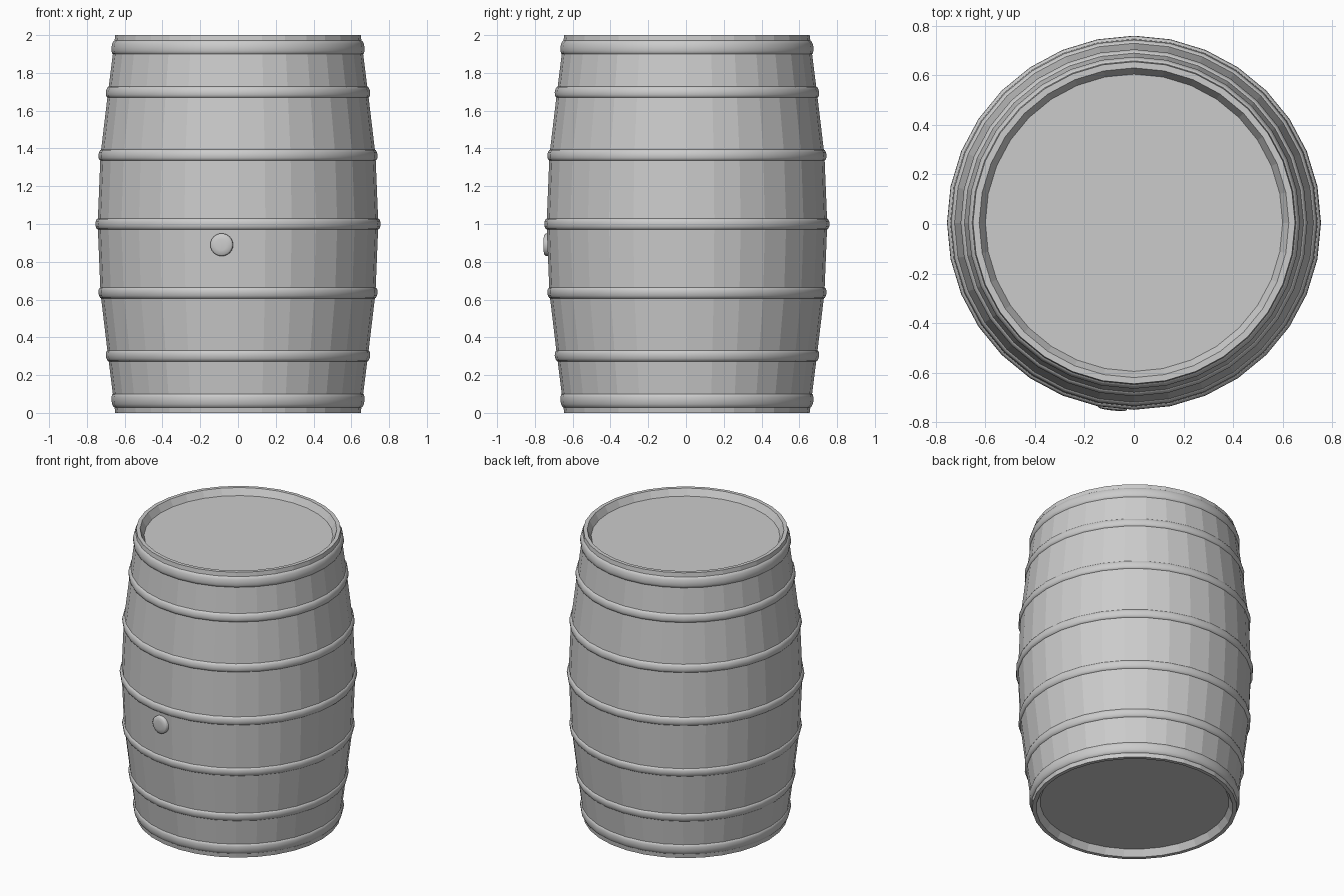
import bpy, bmesh, math
from mathutils import Matrix, Vector

SIDES = 32
CENTRE = Vector((0, 0.005, 0))

cube = bpy.data.objects.get("Cube")
if cube:
    bpy.data.objects.remove(cube, do_unlink=True)

grey = bpy.data.materials.new("plain grey")
grey.use_nodes = True
grey.diffuse_color = (0.6, 0.6, 0.6, 1)
grey.node_tree.nodes["Principled BSDF"].inputs["Base Color"].default_value = (0.6, 0.6, 0.6, 1)


def lathe(name, profile, sides=SIDES, closed=False, smooth=None):
    """Turn an (r, z) profile about z; a point with r = 0 becomes a pole."""
    bm = bmesh.new()
    rings = []
    for r, z in profile:
        if r == 0:
            rings.append([bm.verts.new((0, 0, z))] * sides)
        else:
            angles = [2 * math.pi * i / sides for i in range(sides)]
            rings.append([bm.verts.new((r * math.cos(a), r * math.sin(a), z)) for a in angles])
    pairs = list(zip(rings, rings[1:]))
    if closed:
        pairs.append((rings[-1], rings[0]))
    for low, high in pairs:
        for i in range(sides):
            j = (i + 1) % sides
            corners = dict.fromkeys((low[i], low[j], high[j], high[i]))
            bm.faces.new(list(corners))
    bmesh.ops.recalc_face_normals(bm, faces=bm.faces)
    mesh = bpy.data.meshes.new(name)
    bm.to_mesh(mesh)
    bm.free()
    mesh.materials.append(grey)
    obj = bpy.data.objects.new(name, mesh)
    obj.location = CENTRE
    bpy.context.collection.objects.link(obj)
    if smooth:
        bpy.ops.object.select_all(action="DESELECT")
        obj.select_set(True)
        bpy.context.view_layer.objects.active = obj
        bpy.ops.object.shade_smooth_by_angle(angle=math.radians(smooth))
    return obj


# Staves: bulging wall with a recessed head at each end
half = [(0, 0.045), (0.6, 0.045), (0.625, 0), (0.65, 0),
        (0.688, 0.3), (0.728, 0.635)]
wall = half + [(0.743, 1)] + [(r, 2 - z) for r, z in reversed(half)]
lathe("barrel_body", wall)


def hoop(name, z, radius, height, slope):
    """Rounded band that follows the slope of the wall."""
    arc = [math.pi * i / 6 - math.pi / 2 for i in range(7)]
    profile = []
    for a in arc:
        dz = math.sin(a) * height / 2
        profile.append((radius - 0.015 + 0.015 * math.cos(a) + slope * dz, z + dz))
    profile += [(radius - 0.03, z + height / 2), (radius - 0.03, z - height / 2)]
    lathe(name, profile, closed=True, smooth=50)


# Hoops, mirrored above and below the middle
for part, z, radius, height, slope in (("end", 0.065, 0.67, 0.075, 0.1),
                                       ("quarter", 0.302, 0.7, 0.06, 0.1),
                                       ("bilge", 0.635, 0.739, 0.06, 0.08)):
    hoop("lower_" + part + "_hoop", z, radius, height, slope)
    hoop("upper_" + part + "_hoop", 2 - z, radius, height, -slope)
hoop("middle_hoop", 1, 0.755, 0.06, 0)

# Bung: shallow rounded plug, set radially in the front
bung = lathe("bung", [(0.06, -0.03), (0.06, 0.02), (0.053, 0.026), (0.03, 0.029), (0, 0.03)],
             sides=24, smooth=80)
direction = Vector((-0.085, -0.728, 0))
bung.matrix_world = (Matrix.Translation(CENTRE + direction + Vector((0, 0, 0.89)))
                     @ direction.to_track_quat("Z", "Y").to_matrix().to_4x4())
